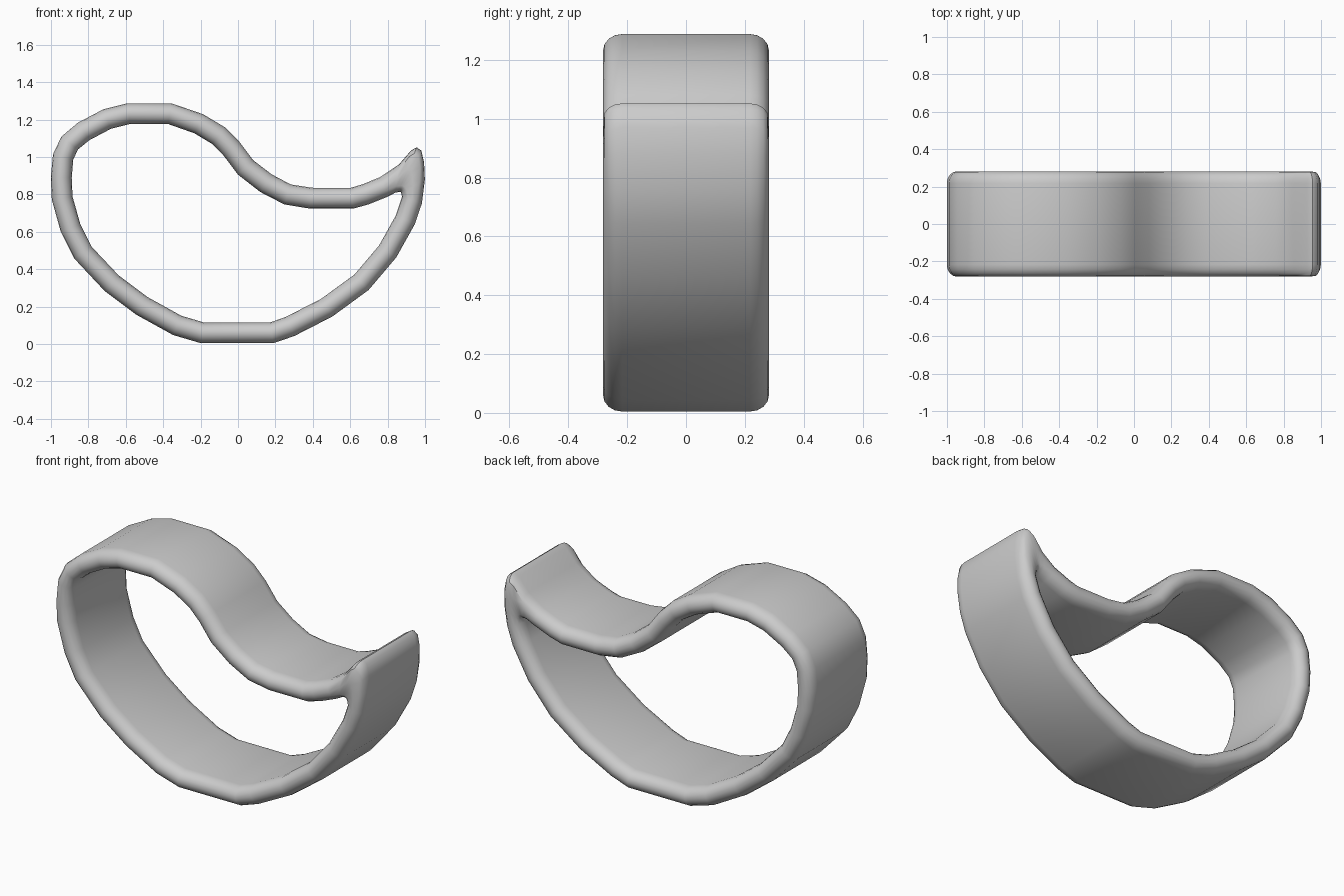
import bpy
import bmesh
from math import cos, sin, pi
from mathutils import Vector

if "Cube" in bpy.data.objects:
    bpy.data.objects.remove(bpy.data.objects["Cube"])

HALF_DEPTH = 0.282    # half the width of the band along y
HALF_THICK = 0.056    # half the thickness of the band
ROUND_DEPTH = 0.065   # how far the rim rounding reaches along y
RIM_STEPS = 8

# Centreline of the band: over the crest, round the left side, along the base
path = [
    (.78, .84), (.68, .80), (.61, .78), (.39, .78), (.265, .80), (.15, .86),
    (.04, .945), (-.035, 1.045), (-.105, 1.115), (-.21, 1.178), (-.365, 1.232),
    (-.585, 1.232), (-.70, 1.203), (-.825, 1.137), (-.90, 1.075), (-.935, 1.0),
    (-.945, .89), (-.94, .78), (-.895, .62), (-.83, .49), (-.675, .325),
    (-.515, .205), (-.325, .10), (-.19, .06), (.18, .06), (.28, .095),
    (.475, .195), (.66, .33), (.80, .495), (.895, .665), (.93, .77)]

# Outer and inner edge of the pointed tip, where the two ends meet
tip = [
    ((.999, .88), (.873, .805)), ((.995, .97), (.872, .81)),
    ((.98, 1.035), (.87, .813)), ((.955, 1.052), (.866, .814)),
    ((.925, 1.035), (.86, .813)), ((.86, .96), (.842, .81))]


def band_edges(points):
    """Offset the centreline to both sides, giving outer and inner pairs."""
    pts = [Vector(p) for p in points]
    pairs = []
    for i, p in enumerate(pts):
        before, after = pts[max(i - 1, 0)], pts[min(i + 1, len(pts) - 1)]
        t = ((p - before).normalized() + (after - p).normalized()).normalized()
        out = Vector((t.y, -t.x)) * HALF_THICK
        pairs.append((p + out, p - out))
    return pairs


def cross_section(outer, inner):
    """Loop of points round the band, with rounded front and back rims."""
    outer, inner = Vector(outer), Vector(inner)
    across = outer - inner
    r = min(HALF_THICK, across.length / 2)
    unit = across.normalized()
    loop = []
    for side in (-1, 1):
        for k in range(RIM_STEPS + 1):
            a = pi * k / RIM_STEPS
            c = cos(a) * -side          # +1 at the outer edge, -1 at the inner
            if abs(c) < 1e-6:
                p = (outer + inner) / 2
            elif c > 0:
                p = outer - unit * r * (1 - c)
            else:
                p = inner + unit * r * (1 + c)
            y = side * (HALF_DEPTH - ROUND_DEPTH * (1 - sin(a)))
            loop.append((p.x, y, p.y))
    return loop


# Loft the closed band
bm = bmesh.new()
rings = [[bm.verts.new(co) for co in cross_section(o, i)]
         for o, i in band_edges(path) + tip]
for n, ring in enumerate(rings):
    following = rings[(n + 1) % len(rings)]
    for k in range(len(ring)):
        j = (k + 1) % len(ring)
        bm.faces.new((ring[k], ring[j], following[j], following[k]))
bmesh.ops.recalc_face_normals(bm, faces=bm.faces)
mesh = bpy.data.meshes.new("curved_band")
bm.to_mesh(mesh)
bm.free()

band = bpy.data.objects.new("curved_band", mesh)
bpy.context.collection.objects.link(band)

# Plain grey
grey = bpy.data.materials.new("light_grey")
grey.use_nodes = True
colour = (0.6, 0.6, 0.6, 1)
grey.diffuse_color = colour
grey.node_tree.nodes["Principled BSDF"].inputs["Base Color"].default_value = colour
mesh.materials.append(grey)

bpy.context.view_layer.objects.active = band
band.select_set(True)
bpy.ops.object.shade_smooth_by_angle(angle=pi / 4)
